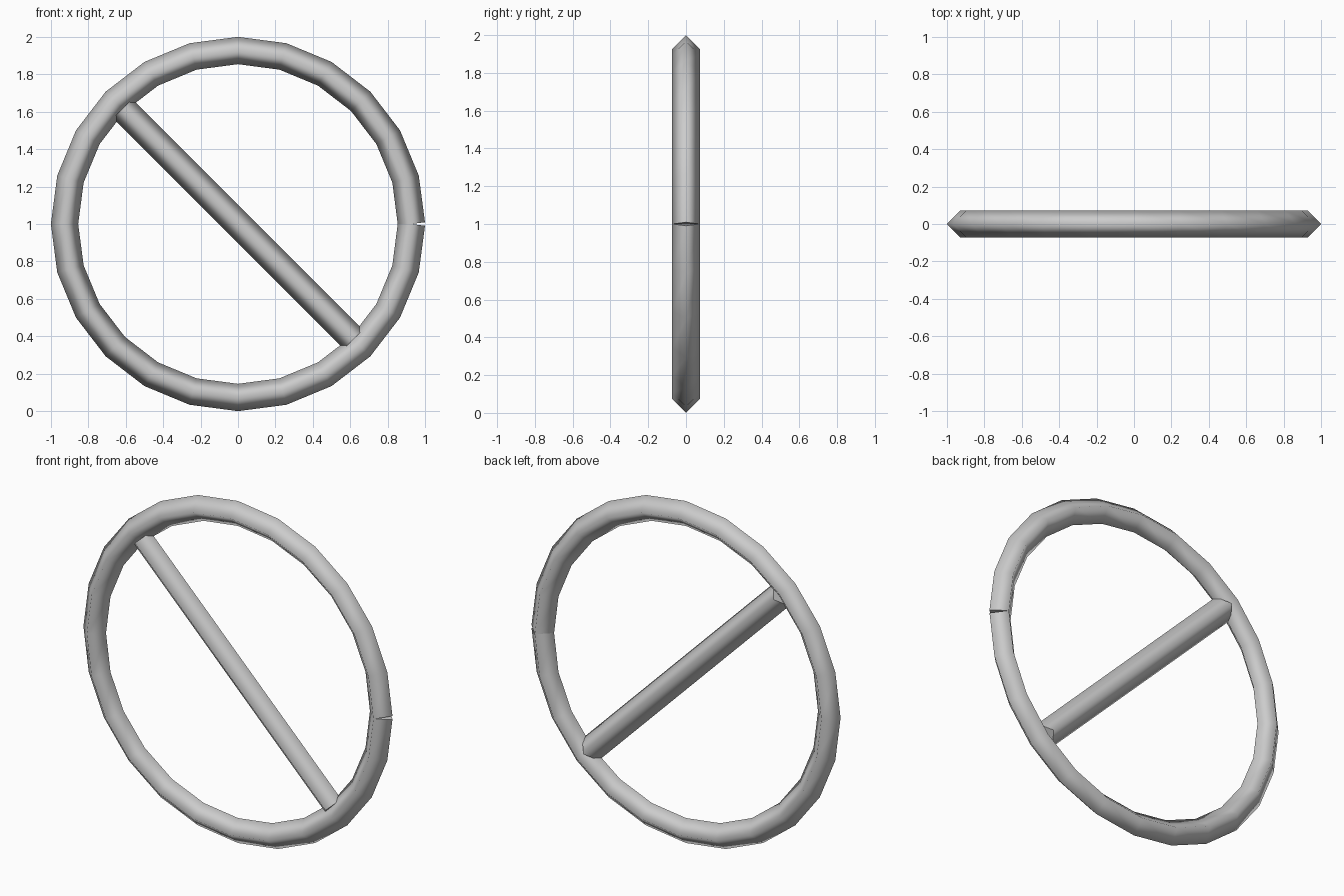
import bpy, bmesh, math
from mathutils import Vector

if "Cube" in bpy.data.objects:
    bpy.data.objects.remove(bpy.data.objects["Cube"])

RADIUS = 0.927   # ring centre line
THICK = 0.073    # half thickness of the square tube
STEPS = 24       # ring segments
CENTRE = Vector((0, 0, 1))

grey = bpy.data.materials.new("plain grey")
grey.diffuse_color = (0.6, 0.6, 0.6, 1)
grey.use_nodes = True
grey.node_tree.nodes["Principled BSDF"].inputs["Base Color"].default_value = grey.diffuse_color


def sweep(name, points):
    """Sweep a diamond section along an open path in the xz plane, with capped ends."""
    bm = bmesh.new()
    rings = []
    last = len(points) - 1
    for i, p in enumerate(points):
        before = (p - points[i - 1]).normalized() if i > 0 else Vector()
        after = (points[i + 1] - p).normalized() if i < last else Vector()
        t = (before + after).normalized()
        side, depth = Vector((t.z, 0, -t.x)), Vector((0, 1, 0))
        rings.append([bm.verts.new(p + d * THICK) for d in (side, depth, -side, -depth)])
    for a, b in zip(rings, rings[1:]):
        for k in range(4):
            n = (k + 1) % 4
            bm.faces.new((a[k], a[n], b[n], b[k])).smooth = True
    # end caps keep their own vertices so the ends stay crisp
    for r in (rings[0], rings[-1]):
        bm.faces.new([bm.verts.new(v.co) for v in r])
    bmesh.ops.recalc_face_normals(bm, faces=bm.faces)
    # caps are separate islands, so aim them along the path ends
    bm.faces.ensure_lookup_table()
    for f, d in ((bm.faces[-2], points[0] - points[1]), (bm.faces[-1], points[-1] - points[-2])):
        if f.normal.dot(d) < 0:
            f.normal_flip()
    mesh = bpy.data.meshes.new(name)
    bm.to_mesh(mesh)
    bm.free()
    mesh.materials.append(grey)
    obj = bpy.data.objects.new(name, mesh)
    bpy.context.collection.objects.link(obj)
    return obj


def on_circle(angle, r):
    return CENTRE + Vector((math.cos(angle), 0, math.sin(angle))) * r


# ring: open loop whose square-cut ends leave a small notch at the right
sweep("ring", [on_circle(math.tau * i / STEPS, RADIUS) for i in range(STEPS + 1)])

# diagonal bar from upper left to lower right
sweep("diagonal_bar", [on_circle(math.radians(135), 0.872), on_circle(math.radians(-45), 0.872)])
